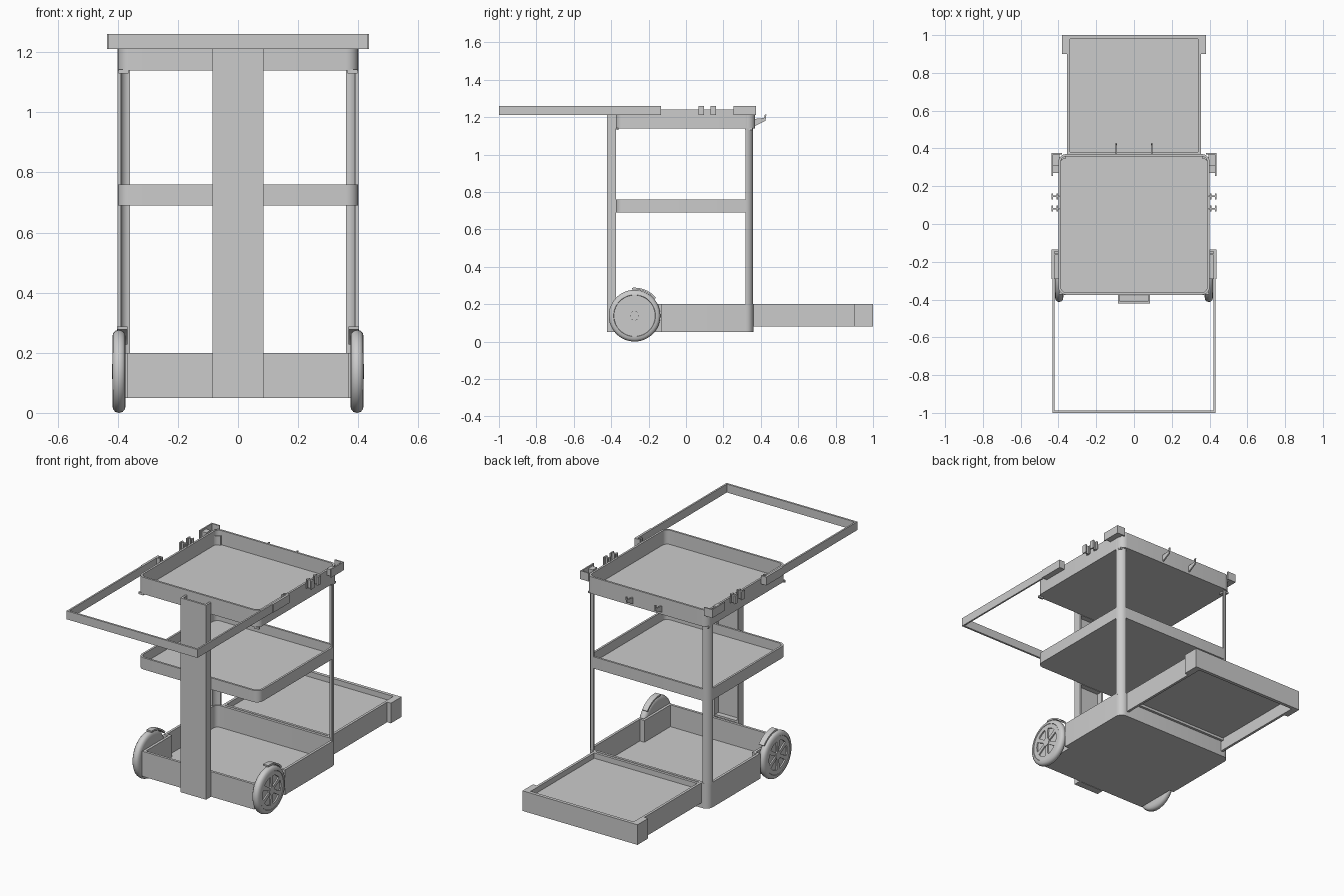
import bpy, bmesh
from math import sin, cos, pi, radians
from mathutils import Vector

if "Cube" in bpy.data.objects:
    bpy.data.objects.remove(bpy.data.objects["Cube"])


def finish(name, bm, angle=None):
    bmesh.ops.recalc_face_normals(bm, faces=bm.faces)
    me = bpy.data.meshes.new(name)
    bm.to_mesh(me)
    bm.free()
    ob = bpy.data.objects.new(name, me)
    bpy.context.collection.objects.link(ob)
    if angle:
        bpy.context.view_layer.objects.active = ob
        bpy.ops.object.select_all(action='DESELECT')
        ob.select_set(True)
        bpy.ops.object.shade_smooth_by_angle(angle=radians(angle))
    return ob


def boxes(name, spans):
    """Several boxes (x0, x1, y0, y1, z0, z1) as one part."""
    bm = bmesh.new()
    for x0, x1, y0, y1, z0, z1 in spans:
        vs = bmesh.ops.create_cube(bm, size=1)['verts']
        for v in vs:
            v.co = Vector(((x0 + x1) / 2 + v.co.x * (x1 - x0),
                           (y0 + y1) / 2 + v.co.y * (y1 - y0),
                           (z0 + z1) / 2 + v.co.z * (z1 - z0)))
    return finish(name, bm)


def mirror_x(ob):
    ob.modifiers.new("mirror", 'MIRROR').use_axis[0] = True
    return ob


def prism(name, pts, axis, a, b, angle=None):
    """Extrude a 2D outline along axis x (pts = y,z) or z (pts = x,y)."""
    bm = bmesh.new()
    place = (lambda p, t: (t, *p)) if axis == 'x' else (lambda p, t: (*p, t))
    f = bm.faces.new([bm.verts.new(place(p, a)) for p in pts])
    ext = bmesh.ops.extrude_face_region(bm, geom=[f])['geom']
    d = Vector((b - a, 0, 0)) if axis == 'x' else Vector((0, 0, b - a))
    bmesh.ops.translate(bm, vec=d, verts=[v for v in ext if isinstance(v, bmesh.types.BMVert)])
    return finish(name, bm, angle)


def arc(cx, cy, r, a0, a1, n):
    return [(cx + r * cos(radians(a0 + (a1 - a0) * i / n)),
             cy + r * sin(radians(a0 + (a1 - a0) * i / n))) for i in range(n + 1)]


def tray(name, outline, wall, z0, z1, floor):
    """Open tray: outer wall, rim, inner wall and floor from an inset outline."""
    bm = bmesh.new()
    rings = []
    for inset, z in ((0, z0), (0, z1), (wall, z1), (wall, floor)):
        rings.append([bm.verts.new((x, y, z)) for x, y in outline(inset)])
    n = len(rings[0])
    for r, s in zip(rings, rings[1:]):
        for i in range(n):
            j = (i + 1) % n
            bm.faces.new((r[i], r[j], s[j], s[i]))
    bm.faces.new(rings[0])
    bm.faces.new(rings[-1])
    return finish(name, bm, 35)


def rounded(hx, y0, y1, r):
    def outline(i):
        k = r - i * 0.8
        a, b, c = hx - i - k, y0 + i + k, y1 - i - k
        return (arc(a, b, k, -90, 0, 6) + arc(a, c, k, 0, 90, 6)
                + arc(-a, c, k, 90, 180, 6) + arc(-a, b, k, 180, 270, 6))
    return outline


def base_outline(i):
    # narrower at the front to clear the wheels
    k = 0.04 - i * 0.8
    half = [(0.37 - i, -0.375 + i), (0.37 - i, -0.13 + i), (0.4 - i, -0.13 + i)]
    half += arc(0.4 - i - k, 0.36 - i - k, k, 0, 90, 6)
    return half + [(-x, y) for x, y in reversed(half)]


# Trays
tray("base_tray", base_outline, 0.015, 0.05, 0.20, 0.07)
tray("middle_tray", rounded(0.40, -0.375, 0.358, 0.04), 0.012, 0.69, 0.76, 0.705)
tray("top_tray", rounded(0.40, -0.375, 0.37, 0.04), 0.012, 1.14, 1.24, 1.155)

# Rear corner posts: curved angle sections
post = (arc(0.36, 0.318, 0.041, 0, 90, 8) + arc(0.36, 0.318, 0.030, 90, 0, 8))
mirror_x(prism("rear_post", post, 'z', 0.19, 1.21, 35))
mirror_x(boxes("post_collar", [(0.365, 0.398, 0.315, 0.355, 1.13, 1.142),
                               (0.365, 0.398, -0.372, -0.36, 1.13, 1.142)]))

# Front column: channel open to the back, with cross ribs
boxes("front_column", [(-0.085, 0.085, -0.422, -0.41, 0.05, 1.21),
                       (-0.085, -0.073, -0.422, -0.375, 0.05, 1.21),
                       (0.073, 0.085, -0.422, -0.375, 0.05, 1.21)]
      + [(-0.074, 0.074, -0.411, -0.378, z, z + 0.012) for z in (0.05, 0.2, 0.45, 0.69, 0.95, 1.14)])

# Handle frame, its clamps and side fittings
boxes("bag_frame", [(-0.43, 0.43, -1.0, -0.988, 1.21, 1.26),
                    (-0.432, -0.422, -1.0, -0.14, 1.21, 1.26),
                    (0.422, 0.432, -1.0, -0.14, 1.21, 1.26)])
mirror_x(boxes("frame_clamp", [(0.395, 0.43, -0.29, -0.135, 1.21, 1.22),
                               (0.425, 0.436, -0.29, -0.135, 1.21, 1.26),
                               (0.40, 0.43, -0.165, -0.155, 1.21, 1.26),
                               (0.40, 0.43, -0.145, -0.135, 1.21, 1.26)]))
mirror_x(boxes("side_hooks", [s for y in (0.082, 0.146) for s in (
    (0.395, 0.436, y - 0.004, y + 0.004, 1.21, 1.26),
    (0.428, 0.436, y - 0.015, y + 0.015, 1.21, 1.26),
    (0.402, 0.409, y - 0.015, y + 0.015, 1.21, 1.26))]))
mirror_x(boxes("rear_bracket", [(0.428, 0.436, 0.255, 0.375, 1.21, 1.26),
                                (0.38, 0.436, 0.367, 0.375, 1.21, 1.26),
                                (0.398, 0.43, 0.27, 0.31, 1.21, 1.25),
                                (0.395, 0.43, 0.27, 0.37, 1.21, 1.218)]))
hook = [(0.365, 1.15), (0.425, 1.18), (0.43, 1.215), (0.422, 1.215), (0.417, 1.195), (0.365, 1.19)]
mirror_x(prism("rear_hook", hook, 'x', 0.091, 0.099))

# Fold-down rear platform
mirror_x(boxes("platform_frame", [(0.34, 0.355, 0.355, 0.99, 0.08, 0.20),
                                  (0.34, 0.38, 0.90, 1.0, 0.08, 0.20),
                                  (0, 0.375, 0.98, 1.0, 0.08, 0.20),
                                  (0, 0.345, 0.365, 0.38, 0.14, 0.20)]))
boxes("platform_floor", [(-0.345, 0.345, 0.37, 0.985, 0.155, 0.168)])

# Wheels
WY, WZ, R = -0.275, 0.138, 0.138
profile = [(0.374, 0), (0.374, 0.11), (0.376, 0.126), (0.384, 0.135), (0.396, R), (0.408, 0.135),
           (0.416, 0.126), (0.418, 0.112), (0.408, 0.108), (0.408, 0)]
bm = bmesh.new()
vs = [bm.verts.new((x, WY, WZ + r)) for x, r in profile]
es = [bm.edges.new(p) for p in zip(vs, vs[1:])]
bmesh.ops.spin(bm, geom=vs + es, cent=(0, WY, WZ), axis=(1, 0, 0), angle=2 * pi, steps=48)
bmesh.ops.remove_doubles(bm, verts=bm.verts, dist=1e-5)
mirror_x(finish("wheel", bm, 40))

# Wheel spokes, hub and short mudguard
for i in range(6):
    t = i * pi / 3 + pi / 6
    pts = [(WY + a * cos(t) - b * sin(t), WZ + a * sin(t) + b * cos(t))
           for a, b in ((0.01, -0.008), (0.11, -0.014), (0.11, 0.014), (0.01, 0.008))]
    mirror_x(prism("wheel_spoke", pts, 'x', 0.406, 0.416))
mirror_x(prism("wheel_hub", arc(WY, WZ, 0.025, 0, 345, 23), 'x', 0.405, 0.419, 35))
ring = arc(WY, WZ, 0.11, 0, 360, 48) + arc(WY, WZ, 0.085, 360, 0, 48)
mirror_x(prism("wheel_ring", ring, 'x', 0.404, 0.416, 35))
guard = arc(WY, WZ, 0.150, 40, 95, 10) + arc(WY, WZ, 0.140, 95, 40, 10)
mirror_x(prism("mudguard", guard, 'x', 0.368, 0.402, 35))
